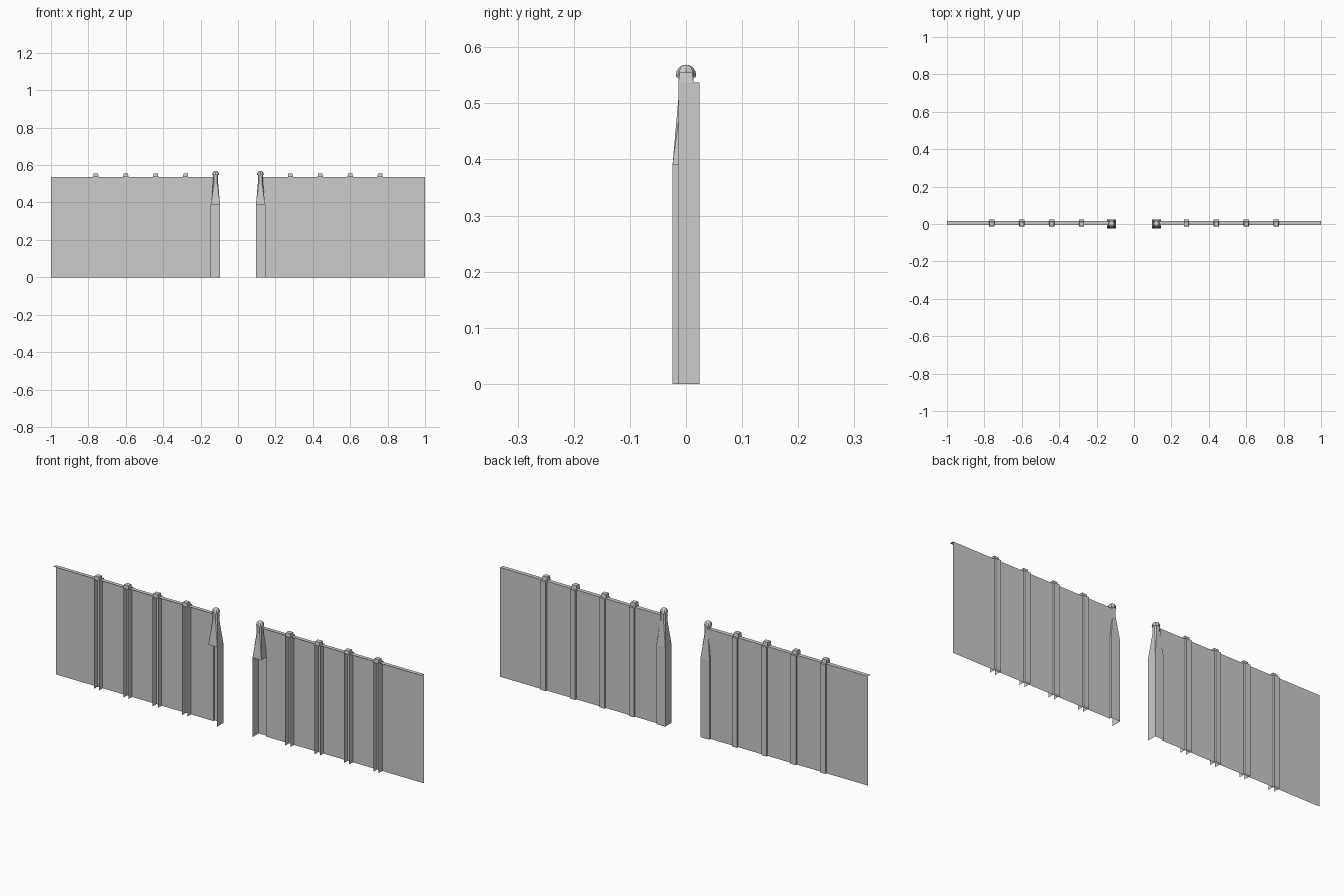
import bpy, bmesh, math

if "Cube" in bpy.data.objects:
    bpy.data.objects.remove(bpy.data.objects["Cube"])

TOP, SHEET_Y, HALF = 0.537, 0.015, 0.024
POST_X = 0.12


def make(name, bm):
    me = bpy.data.meshes.new(name)
    bm.to_mesh(me)
    bm.free()
    ob = bpy.data.objects.new(name, me)
    bpy.context.collection.objects.link(ob)
    # every part repeats on the other side of the gateway
    m = ob.modifiers.new("mirror", 'MIRROR')
    m.use_mirror_merge = False
    return ob


def extrude_profile(bm, pts, axis_points):
    """Sweep an open profile between two mapping functions."""
    a = [bm.verts.new(axis_points[0](p)) for p in pts]
    b = [bm.verts.new(axis_points[1](p)) for p in pts]
    for i in range(len(pts) - 1):
        bm.faces.new((a[i], a[i + 1], b[i + 1], b[i]))
    return a, b


# fence sheet with a forward top flange
bm = bmesh.new()
extrude_profile(bm, [(SHEET_Y, 0), (SHEET_Y, TOP), (-0.005, TOP)],
                [lambda p: (0.144, p[0], p[1]), lambda p: (1.0, p[0], p[1])])
make("fence_sheet", bm)

# upright channels, open at the front, with a raised cap
for i, cx in enumerate((0.28, 0.44, 0.60, 0.76)):
    bm = bmesh.new()
    w, f = 0.014, -0.0135
    prof = [(cx - w, f), (cx - w, HALF), (cx + w, HALF), (cx + w, f)]
    a, b = extrude_profile(bm, prof, [lambda p: (p[0], p[1], 0),
                                      lambda p: (p[0], p[1], TOP)])
    bm.faces.new(b)
    make(f"upright_{i + 1}", bm)

    bm = bmesh.new()
    r = bmesh.ops.create_cube(bm, size=1)
    for v in r["verts"]:
        k = 0.85 if v.co.z > 0 else 1.0
        v.co = (cx + v.co.x * 2 * w * k, v.co.y * 0.027 * k,
                0.555 if v.co.z > 0 else TOP)
    bm.faces.ensure_lookup_table()
    bmesh.ops.delete(bm, geom=[q for q in bm.faces
                               if abs(q.calc_center_median().z - TOP) < 1e-4],
                     context='FACES')
    make(f"upright_cap_{i + 1}", bm)

# gate post: square shaft, corners cut away towards the top
bm = bmesh.new()
corners = [(-1, -1), (1, -1), (1, 1), (-1, 1)]


def square(z):
    return [bm.verts.new((POST_X + x * HALF, y * HALF, z)) for x, y in corners]


def octagon(z, h, c):
    ring = []
    for x, y in corners:
        p, q = (x * h, y * (h - c)), (x * (h - c), y * h)
        if x * y < 0:
            p, q = q, p
        ring += [bm.verts.new((POST_X + u, v, z)) for u, v in (p, q)]
    return ring


low, mid = square(0), square(0.39)
neck, head = octagon(0.51, 0.0135, 0.006), octagon(0.55, 0.0135, 0.006)
for i in range(4):
    j = (i + 1) % 4
    if i in (2, 3):                       # back and gateway side of shaft
        bm.faces.new((low[i], low[j], mid[j], mid[i]))
    bm.faces.new((mid[i], mid[j], neck[2 * j], neck[2 * i + 1]))
    bm.faces.new((mid[i], neck[2 * i + 1], neck[2 * i]))
for i in range(8):
    j = (i + 1) % 8
    bm.faces.new((neck[i], neck[j], head[j], head[i]))
bm.faces.new(head)
# return from shaft back to the sheet
x = POST_X + HALF
a = bm.verts.new((x, SHEET_Y, 0))
b = bm.verts.new((x, SHEET_Y, 0.39))
bm.faces.new((a, low[2], mid[2], b))
make("gate_post", bm)

# short tie between the sheet and the tapered part of the post
bm = bmesh.new()
extrude_profile(bm, [(SHEET_Y, 0.39), (SHEET_Y, TOP), (-0.005, TOP)],
                [lambda p: (0.128, p[0], p[1]), lambda p: (0.144, p[0], p[1])])
make("sheet_end", bm)

# domed finial
bm = bmesh.new()
bmesh.ops.create_uvsphere(bm, u_segments=8, v_segments=8, radius=0.018)
g = bm.verts[:] + bm.edges[:] + bm.faces[:]
bmesh.ops.bisect_plane(bm, geom=g, plane_co=(0, 0, -0.005),
                       plane_no=(0, 0, -1), clear_outer=True)
bmesh.ops.holes_fill(bm, edges=[e for e in bm.edges if e.is_boundary], sides=0)
bmesh.ops.translate(bm, verts=bm.verts, vec=(POST_X, 0, 0.551))
make("finial", bm)
